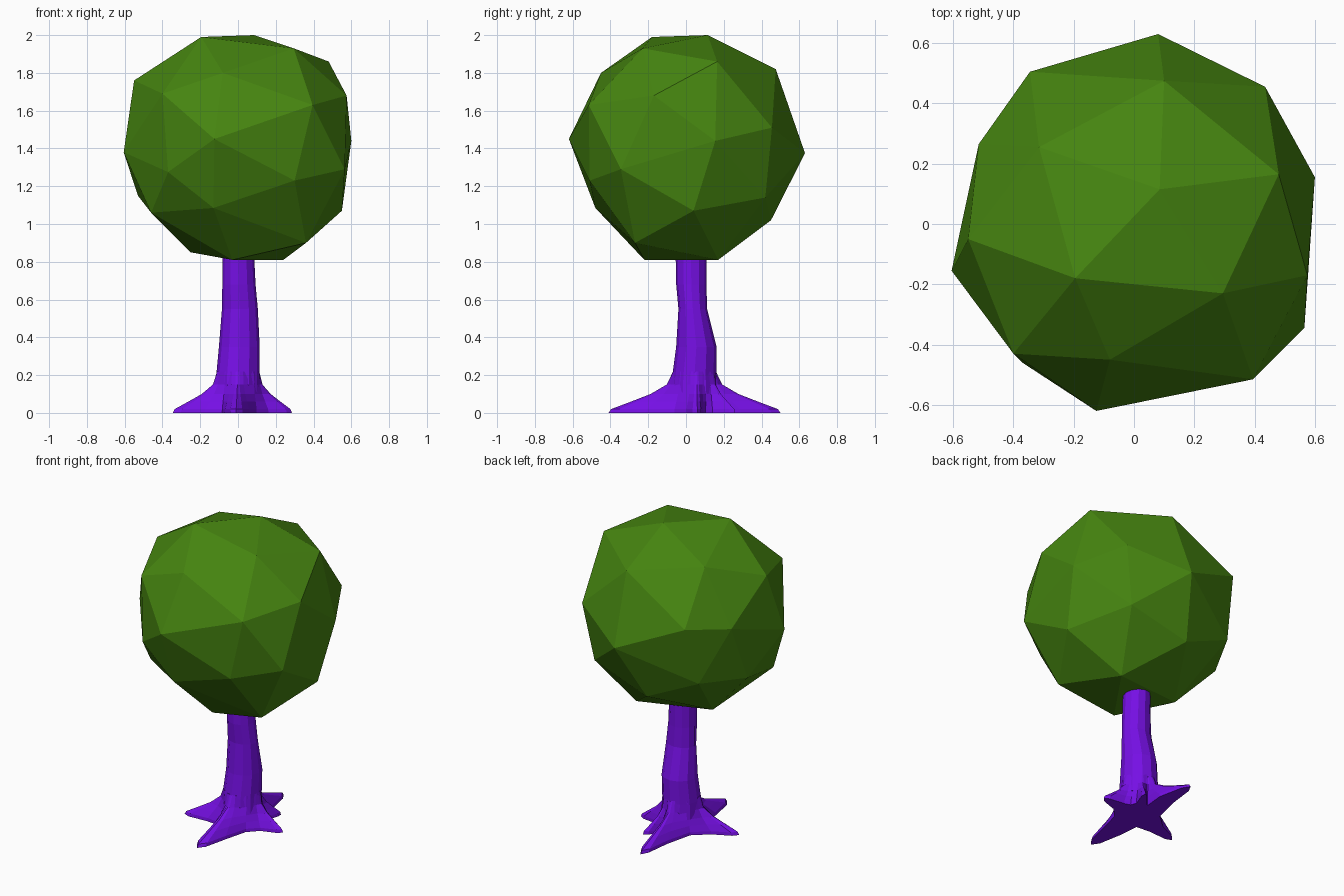
import bpy, bmesh, math
from mathutils import Vector

if "Cube" in bpy.data.objects:
    bpy.data.objects.remove(bpy.data.objects["Cube"])


def material(name, color):
    m = bpy.data.materials.new(name)
    m.diffuse_color = color
    m.use_nodes = True
    m.node_tree.nodes["Principled BSDF"].inputs["Base Color"].default_value = m.diffuse_color
    return m


def finish(bm, name, mat):
    bmesh.ops.recalc_face_normals(bm, faces=bm.faces)
    me = bpy.data.meshes.new(name)
    bm.to_mesh(me)
    bm.free()
    me.materials.append(mat)
    ob = bpy.data.objects.new(name, me)
    bpy.context.collection.objects.link(ob)
    return ob


def loft(name, rings, mat):
    bm = bmesh.new()
    loops = [[bm.verts.new(p) for p in ring] for ring in rings]
    n = len(loops[0])
    for a, b in zip(loops, loops[1:]):
        for i in range(n):
            j = (i + 1) % n
            bm.faces.new((a[i], a[j], b[j], b[i]))
    bm.faces.new(loops[0])
    bm.faces.new(loops[-1])
    return finish(bm, name, mat)


bark = material("bark", (0.18, 0.005, 0.78, 1))
leaf = material("leaf", (0.06, 0.23, 0.005, 1))

# Foliage: irregular faceted ball, the hull of a few hand-placed corners
corners = [
    (.085, .115, 2.0), (-.195, -.18, 1.99), (.295, -.23, 1.93), (.48, .165, 1.86),
    (.10, .475, 1.82), (-.315, .255, 1.87), (-.08, -.45, 1.80), (-.55, -.05, 1.76),
    (-.40, -.43, 1.69), (.395, -.515, 1.63), (.575, -.17, 1.68), (.60, .155, 1.44),
    (.435, .455, 1.51), (-.125, -.62, 1.45), (-.605, -.155, 1.38), (.08, .63, 1.375),
    (.565, -.345, 1.29), (.30, -.51, 1.23), (-.37, -.46, 1.275), (-.13, -.48, 1.085),
    (.55, .04, 1.07), (.37, .42, 1.14), (.36, -.27, .90), (.24, .17, .81),
    (-.03, -.22, .81), (-.25, .08, .85), (-.53, .12, 1.15), (-.46, -.25, 1.06),
    (-.515, .265, 1.52), (-.345, .505, 1.56), (-.38, .41, 1.18), (-.03, .45, 1.02)]
bm = bmesh.new()
for c in corners:
    bm.verts.new(c)
bmesh.ops.convex_hull(bm, input=bm.verts)
finish(bm, "foliage", leaf)

# Trunk: twelve-sided, (z, centre x, centre y, radius x, radius y)
SIDES = 12
sections = [(.10, 0, .045, .12, .125), (.20, 0, .045, .115, .117), (.35, .007, .055, .108, .107),
            (.55, .010, .036, .095, .076), (.68, .005, .028, .088, .080), (.84, .002, .027, .083, .082)]
loft("trunk", [[(cx + rx * math.cos(2 * math.pi * i / SIDES),
                 cy + ry * math.sin(2 * math.pi * i / SIDES), z) for i in range(SIDES)]
               for z, cx, cy, rx, ry in sections], bark)

# Roots: star-shaped footprint from (tip x, tip y, half width), blended up into the trunk
centre = Vector((0, .03))
tips = [(.285, .06, .045), (.13, .26, .032), (-.02, .50, .055), (-.345, -.06, .05), (-.01, -.41, .065)]
polar = []
for x, y, w in tips:
    d = Vector((x, y)) - centre
    polar.append((math.atan2(d.y, d.x) % (2 * math.pi), d.length, w))
foot = []
for k, (a, length, w) in enumerate(polar):
    d = Vector((math.cos(a), math.sin(a)))
    s = Vector((-d.y, d.x))
    for along, across in ((.55, -1), (.9, -.5), (1, 0), (.9, .5), (.55, 1)):
        foot.append(centre + d * length * along + s * w * across)
    nxt = polar[(k + 1) % len(polar)][0]
    mid = a + ((nxt - a) % (2 * math.pi)) / 2
    foot.append(centre + Vector((math.cos(mid), math.sin(mid))) * .135)

rings = []
for t, z in ((0, 0), (.04, .02), (.35, .06), (.65, .10), (.9, .15), (1, .22)):
    ring = []
    for p in foot:
        d = (p - centre).normalized()
        q = p.lerp(Vector((0, .045)) + d * .113, t)
        ring.append((q.x, q.y, z))
    rings.append(ring)
loft("roots", rings, bark)
